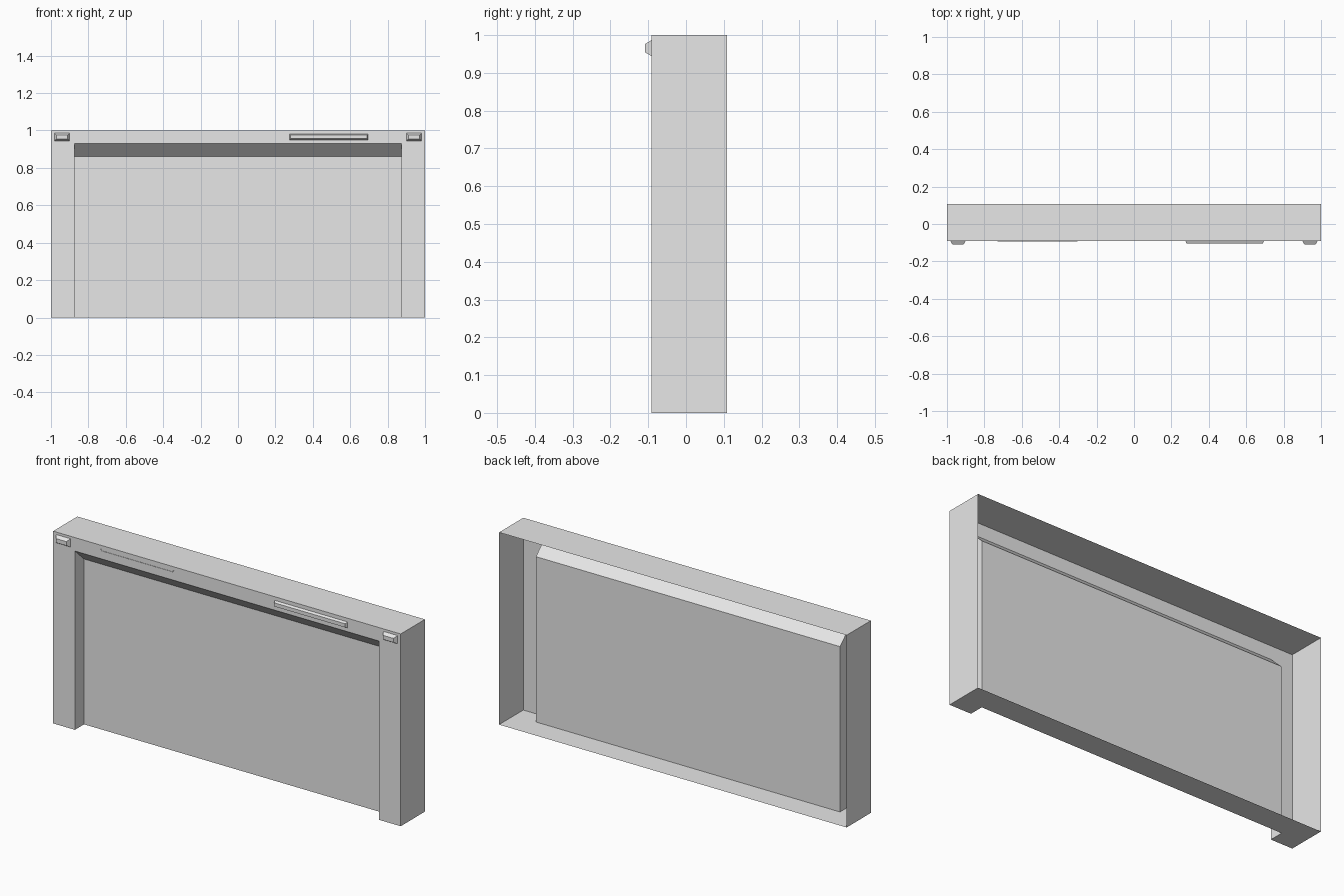
import bpy
import bmesh

cube = bpy.data.objects.get("Cube")
if cube:
    bpy.data.objects.remove(cube, do_unlink=True)

grey = bpy.data.materials.new("light_grey")
grey.use_nodes = True
grey.diffuse_color = (0.8, 0.8, 0.8, 1)
grey.node_tree.nodes["Principled BSDF"].inputs["Base Color"].default_value = (0.8, 0.8, 0.8, 1)

FRONT, PANEL, BACK = -0.091, -0.016, 0.108    # depth planes
OUT, IN = 1.0, 0.875                          # half widths of shell and opening
TOP, LIP, HEAD = 1.0, 0.93, 0.86              # heights of top, opening and panel


def finish(bm, name):
    mesh = bpy.data.meshes.new(name)
    bm.to_mesh(mesh)
    bm.free()
    mesh.materials.append(grey)
    obj = bpy.data.objects.new(name, mesh)
    bpy.context.collection.objects.link(obj)
    return obj


def sheet(name, *outlines):
    """Thin surface made of flat outlines."""
    bm = bmesh.new()
    for outline in outlines:
        bm.faces.new([bm.verts.new(p) for p in outline])
    bmesh.ops.remove_doubles(bm, verts=bm.verts, dist=0.0001)
    return finish(bm, name)


def block(name, x, z, y_front, inset=0.0):
    """Block on the front face, narrowing by inset towards the viewer."""
    bm = bmesh.new()
    bmesh.ops.create_cube(bm, size=1)
    for v in bm.verts:
        front = v.co.y < 0
        s = inset if front else 0
        v.co = (x[1] - s if v.co.x > 0 else x[0] + s,
                y_front if front else FRONT,
                z[1] - s if v.co.z > 0 else z[0] + s)
    return finish(bm, name)


# Front frame: an upside-down U
sheet("front_frame", [(x, FRONT, z) for x, z in (
    (-OUT, 0), (-IN, 0), (-IN, LIP), (IN, LIP), (IN, 0), (OUT, 0), (OUT, TOP), (-OUT, TOP))])

# Recessed panel with its sloping header
sheet("recessed_panel",
      [(-IN, PANEL, 0), (IN, PANEL, 0), (IN, PANEL, HEAD), (-IN, PANEL, HEAD)],
      [(-IN, PANEL, HEAD), (IN, PANEL, HEAD), (IN, FRONT, LIP), (-IN, FRONT, LIP)])

# Top and notched floor; the back stays open
sheet("top", [(-OUT, FRONT, TOP), (OUT, FRONT, TOP), (OUT, BACK, TOP), (-OUT, BACK, TOP)])
sheet("floor", [(x, y, 0) for x, y in (
    (-OUT, BACK), (OUT, BACK), (OUT, FRONT), (IN, FRONT),
    (IN, PANEL), (-IN, PANEL), (-IN, FRONT), (-OUT, FRONT))])

# Paired parts
for side, s in (("left", 1), ("right", -1)):
    wall = [(s * OUT, FRONT, 0), (s * OUT, BACK, 0), (s * OUT, BACK, TOP), (s * OUT, FRONT, TOP)]
    cheek = [(s * IN, FRONT, 0), (s * IN, FRONT, LIP), (s * IN, PANEL, HEAD), (s * IN, PANEL, 0)]
    sheet(side + "_wall", wall[::s])
    sheet(side + "_opening_side", cheek[::s])
    xs = sorted((s * 0.9, s * 0.982))
    block(side + "_corner_knob", xs, (0.944, 0.987), -0.109, 0.011)

# Raised handle on the left, almost flush rail with end stops on the right
block("left_handle", (0.275, 0.695), (0.95, 0.981), -0.104, 0.006)
block("right_rail", (-0.725, -0.305), (0.957, 0.973), FRONT - 0.002)
for name, x in (("outer", -0.729), ("inner", -0.309)):
    block(name + "_rail_stop", (x, x + 0.008), (0.951, 0.98), FRONT - 0.003)
